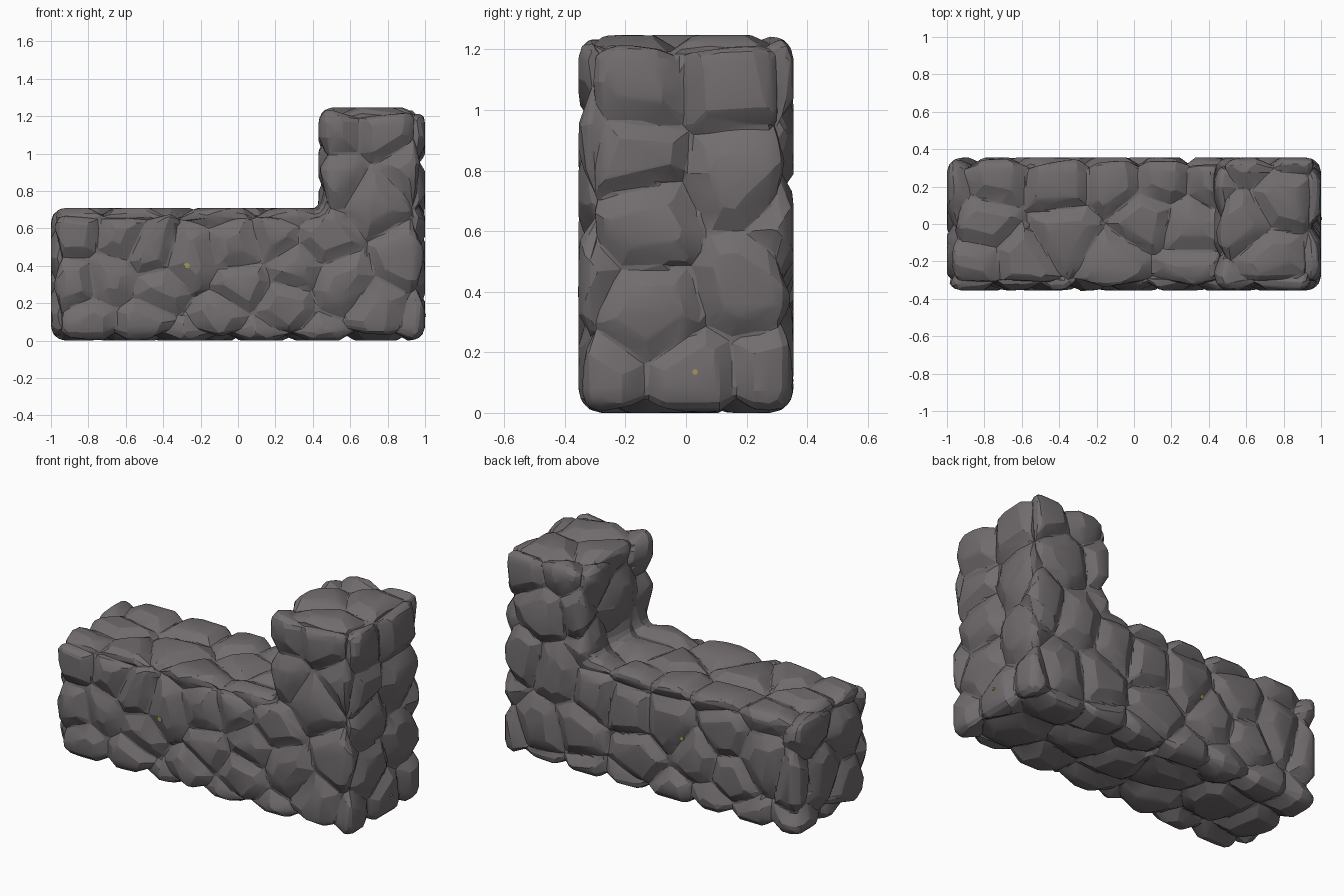
import bpy, bmesh, random
from mathutils import Vector, kdtree
from mathutils.bvhtree import BVHTree

if "Cube" in bpy.data.objects:
    bpy.data.objects.remove(bpy.data.objects["Cube"])
random.seed(7)
HY, TOP, LOW, STEP = 0.355, 1.247, 0.71, 0.43


def material(name, rgb):
    m = bpy.data.materials.new(name)
    m.diffuse_color = (*rgb, 1)
    m.use_nodes = True
    m.node_tree.nodes["Principled BSDF"].inputs["Base Color"].default_value = m.diffuse_color
    return m


stone_grey = material("stone_grey", (0.166, 0.151, 0.157))
ore_yellow = material("ore_yellow", (0.36, 0.31, 0.10))

# L-shaped block: long low bed with a raised tower at one end
profile = [(-1, 0), (1, 0), (1, TOP), (STEP, TOP), (STEP, LOW), (-1, LOW)]
bm = bmesh.new()
face = bm.faces.new([bm.verts.new((x, -HY, z)) for x, z in profile])
ext = bmesh.ops.extrude_face_region(bm, geom=[face])
bmesh.ops.translate(bm, vec=(0, 2 * HY, 0),
                    verts=[g for g in ext["geom"] if isinstance(g, bmesh.types.BMVert)])
bmesh.ops.recalc_face_normals(bm, faces=bm.faces)
# Round the outer edges only; the inner corner stays sharp
bmesh.ops.bevel(bm, geom=[e for e in bm.edges if e.is_convex], offset=0.075, segments=3,
                profile=0.5, affect='EDGES')
mesh = bpy.data.meshes.new("rock_block")
bm.to_mesh(mesh)
bm.free()
rock = bpy.data.objects.new("rock_block", mesh)
bpy.context.collection.objects.link(rock)
bpy.context.view_layer.objects.active = rock
rock.select_set(True)


def apply(kind, **settings):
    mod = rock.modifiers.new(kind.lower(), kind)
    for k, v in settings.items():
        setattr(mod, k, v)
    bpy.ops.object.modifier_apply(modifier=mod.name)


apply("REMESH", mode='VOXEL', voxel_size=0.0145)

# Stone centres on the front, right and top sides
front = [(-.88, .58), (-.88, .3), (-.8, .1), (-.62, .55), (-.68, .33), (-.5, .1), (-.47, .48),
         (-.26, .43), (-.1, .12), (-.42, .27), (0, .5), (.02, .3), (.2, .55), (.25, .18),
         (.3, .4), (.45, .55), (.55, .3), (.75, .15), (.9, .45), (.75, .75), (.52, .88),
         (.78, 1.12), (.92, .9), (.52, 1.12)]
right = [(-.18, 1.07), (.17, 1.1), (-.15, .63), (.2, .78), (-.13, .33), (.22, .42),
         (-.2, .85), (.02, .1), (-.28, .1), (.3, .12)]
top = [(-.75, .25), (-.8, 0), (-.85, -.22), (-.6, -.2), (-.4, .22), (-.38, -.05), (-.1, .22),
       (.05, .02), (-.1, -.22), (.15, .25), (.3, -.03), (.3, -.26), (.55, 0), (.8, .15), (.72, -.2)]
seeds = [Vector((x, -HY, z)) for x, z in front]
seeds += [Vector((1, y, z)) for y, z in right]
seeds += [Vector((x, y, TOP if x > STEP else LOW)) for x, y in top]

# Fill the remaining sides with evenly spaced random stones
verts = rock.data.vertices
hidden = [v.co.copy() for v in verts
          if v.co.y > HY - .02 or v.co.z < .02 or v.co.x < -.98
          or (abs(v.co.x - STEP) < .02 and v.co.z > LOW)]
random.shuffle(hidden)
for p in hidden:
    if all((p - s).length > 0.235 for s in seeds):
        seeds.append(p)

tree = kdtree.KDTree(len(seeds))
for i, s in enumerate(seeds):
    tree.insert(s, i)
tree.balance()
rand_dir = lambda: Vector([random.uniform(-1, 1) for _ in range(3)])
groove = [random.uniform(.05, .09) for _ in seeds]
tilt = [rand_dir() * .07 for _ in seeds]
chips = [[rand_dir().normalized() for _ in range(5)] for _ in seeds]

# Carve sloping joints, slight tilts and chipped facets into each stone
moved = []
for v in verts:
    p = v.co
    near = tree.find_n(p, 6)
    s, i, _ = near[0]
    edge = min(((p - q).length_squared - (p - s).length_squared) / (2 * (q - s).length)
               for q, _, _ in near[1:])
    depth = .038 * max(0, 1 - edge / groove[i])
    depth += max(0, (p - s).dot(tilt[i]) - .003)
    depth += max(0, max((p - s).dot(c) for c in chips[i]) - .10) * .22
    moved.append(p - v.normal * min(depth, .06))
for v, p in zip(verts, moved):
    v.co = p

# Soften the joints, then merge the fine grid into larger flat facets
apply("SMOOTH", factor=0.5, iterations=2)
apply("DECIMATE", ratio=0.09)
rock.data.materials.clear()
rock.data.materials.append(stone_grey)
bpy.ops.object.shade_smooth_by_angle(angle=0.3)

# Tiny ore flecks lying on the stone
bvh = BVHTree.FromObject(rock, bpy.context.evaluated_depsgraph_get())
for n, (start, ray, radius) in enumerate([((-.275, -1, .4), (0, 1, 0), .017),
                                          ((2, .03, .135), (-1, 0, 0), .010),
                                          ((-.2, 1, .4), (0, -1, 0), .014)]):
    hit, _, _, _ = bvh.ray_cast(Vector(start), Vector(ray))
    bpy.ops.mesh.primitive_cylinder_add(vertices=6, radius=radius, depth=.009, location=hit,
                                        rotation=Vector(ray).to_track_quat('Z', 'Y').to_euler())
    fleck = bpy.context.object
    fleck.name = f"ore_fleck_{n + 1}"
    fleck.data.materials.append(ore_yellow)
